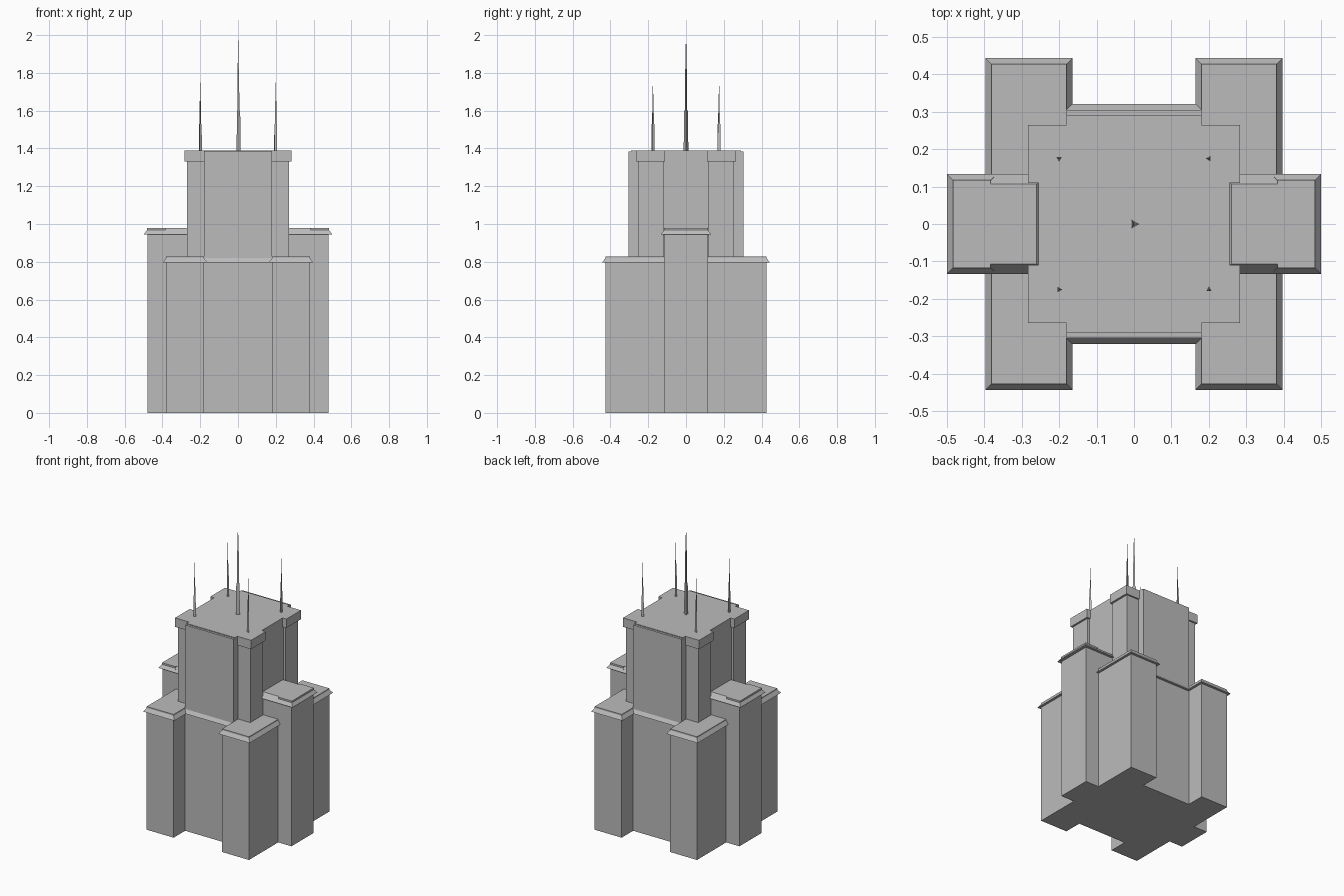
import bpy, bmesh, math

if "Cube" in bpy.data.objects:
    bpy.data.objects.remove(bpy.data.objects["Cube"])

mat = bpy.data.materials.new("stone grey")
mat.diffuse_color = (0.5, 0.5, 0.5, 1)
mat.use_nodes = True
mat.node_tree.nodes["Principled BSDF"].inputs["Base Color"].default_value = mat.diffuse_color


def finish(bm, name):
    bmesh.ops.recalc_face_normals(bm, faces=bm.faces)
    me = bpy.data.meshes.new(name)
    bm.to_mesh(me)
    bm.free()
    me.materials.append(mat)
    ob = bpy.data.objects.new(name, me)
    bpy.context.collection.objects.link(ob)
    return ob


def block(name, x, y, z, low=0.0, high=0.0, sx=1, sy=1):
    """Box over ranges x, y, z; low / high widen its bottom / top outline."""
    bm = bmesh.new()
    rings = []
    for h, g in ((z[0], low), (z[1], high)):
        a, b, c, d = x[0] - g, x[1] + g, y[0] - g, y[1] + g
        rings.append([bm.verts.new((px * sx, py * sy, h))
                      for px, py in ((a, c), (b, c), (b, d), (a, d))])
    bm.faces.new(rings[0])
    bm.faces.new(rings[1])
    for i in range(4):
        j = (i + 1) % 4
        bm.faces.new((rings[0][i], rings[0][j], rings[1][j], rings[1][i]))
    return finish(bm, name)


def antenna(name, x, y, angle, sections):
    """Stacked three-sided tapering sections: (z0, z1, r0, r1)."""
    bm = bmesh.new()
    for z0, z1, r0, r1 in sections:
        rings = []
        for z, r in ((z0, r0), (z1, r1)):
            rings.append([bm.verts.new((x + r * math.cos(angle + k * math.tau / 3),
                                        y + r * math.sin(angle + k * math.tau / 3), z))
                          for k in range(3)])
        bm.faces.new(rings[0])
        bm.faces.new(rings[1])
        for i in range(3):
            j = (i + 1) % 3
            bm.faces.new((rings[0][i], rings[0][j], rings[1][j], rings[1][i]))
    return finish(bm, name)


# Central shaft with front and back piers, and the recessed side core
block("central_shaft", (-0.18, 0.18), (-0.305, 0.305), (0, 1.385))
block("roof_deck", (-0.18, 0.18), (-0.29, 0.29), (1.385, 1.39))

for sx in (-1, 1):
    # Side wings with sloped cornice and raised outer cap
    block("side_wing", (0.18, 0.48), (-0.117, 0.117), (0, 0.945), sx=sx)
    block("wing_cornice", (0.25, 0.483), (-0.117, 0.117), (0.945, 0.978), 0.016, -0.01, sx=sx)
    block("wing_cap_slope", (0.383, 0.483), (-0.117, 0.117), (0.945, 0.967), 0.016, 0, sx=sx)
    block("wing_cap", (0.383, 0.483), (-0.117, 0.117), (0.967, 0.978), sx=sx)
    block("recessed_side_wall", (0.18, 0.255), (-0.12, 0.12), (0.94, 1.39), sx=sx)
    for sy in (-1, 1):
        # Lower corner towers with cornices
        block("corner_tower", (0.18, 0.381), (0.117, 0.427), (0, 0.829), sx=sx, sy=sy)
        block("tower_cornice", (0.18, 0.381), (0.1, 0.427), (0.797, 0.82), 0.016, 0, sx=sx, sy=sy)
        # Upper corner shafts with overhanging caps
        block("upper_corner", (0.18, 0.27), (0.12, 0.255), (0.81, 1.33), sx=sx, sy=sy)
        block("upper_corner_cap", (0.18, 0.283), (0.11, 0.265), (1.33, 1.39), sx=sx, sy=sy)

# Ledge between the corner towers
for sy in (-1, 1):
    block("pier_ledge", (-0.18, 0.18), (0.2, 0.305), (0.797, 0.82), 0.016, 0, sy=sy)

# Rooftop antennas
antenna("main_antenna", 0, 0, 0,
        [(1.38, 1.6, 0.0145, 0.0115), (1.6, 1.82, 0.0075, 0.0055), (1.82, 2.0, 0.003, 0.001)])
for x, y, deg in ((-0.2, 0.175, -90), (0.2, 0.175, 180), (-0.2, -0.175, 0), (0.2, -0.175, 90)):
    antenna("corner_antenna", x, y, math.radians(deg),
            [(1.38, 1.53, 0.009, 0.0075), (1.53, 1.65, 0.005, 0.0035), (1.65, 1.75, 0.002, 0.001)])
